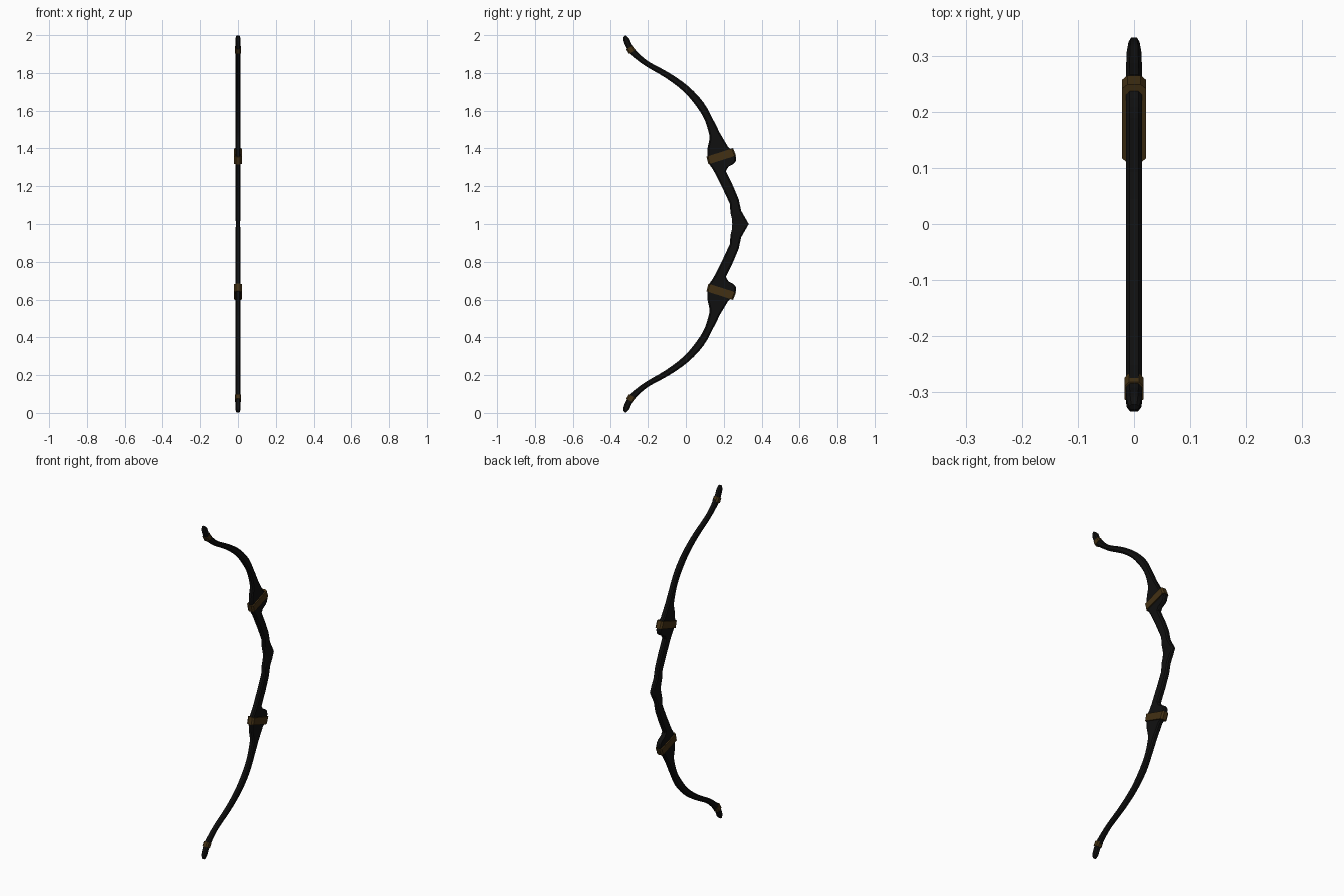
import bpy, bmesh
from mathutils import Vector

if "Cube" in bpy.data.objects:
    bpy.data.objects.remove(bpy.data.objects["Cube"])


def material(name, rgb):
    m = bpy.data.materials.new(name)
    m.diffuse_color = (*rgb, 1)
    m.use_nodes = True
    m.node_tree.nodes["Principled BSDF"].inputs["Base Color"].default_value = m.diffuse_color
    return m


BLACK = material("black lacquer", (0.005, 0.005, 0.005))
BROWN = material("bronze brown", (0.055, 0.030, 0.007))


def smooth_stations(pts, steps):
    """Catmull-Rom through station tuples."""
    out = []
    for i in range(len(pts) - 1):
        p0, p1, p2, p3 = (Vector(pts[max(0, min(len(pts) - 1, k))]) for k in range(i - 1, i + 3))
        for s in range(steps):
            t = s / steps
            out.append(tuple(0.5 * (2 * p1 + (p2 - p0) * t + (2 * p0 - 5 * p1 + 4 * p2 - p3) * t * t
                                    + (3 * p1 - p0 * 1 - 3 * p2 + p3) * t ** 3)))
    return out + [pts[-1]]


def loft(name, stations, mat, cap_end=True):
    """Chamfered sections; station = back y, back z, front y, front z, half width. Mirrored about z = 1."""
    bm = bmesh.new()
    rings = []
    for by, bz, fy, fz, w in stations:
        b, f = Vector((0, by, bz - 1)), Vector((0, fy, fz - 1))
        c = min(0.3, 0.008 / max((f - b).length, 0.01))
        shape = [(0, -.55), (0, .55), (c, 1), (1 - c, 1), (1, .55), (1, -.55), (1 - c, -1), (c, -1)]
        rings.append([bm.verts.new(b.lerp(f, t) + Vector((x * w, 0, 0))) for t, x in shape])
    for r, q in zip(rings, rings[1:]):
        for i in range(8):
            j = (i + 1) % 8
            bm.faces.new((r[i], r[j], q[j], q[i]))
    bm.faces.new(rings[0])
    if cap_end:
        bm.faces.new(rings[-1])
    bmesh.ops.recalc_face_normals(bm, faces=bm.faces)
    if not cap_end:  # the open end lies on the mirror plane; make sure normals face out
        if bm.calc_volume(signed=True) < 0:
            bmesh.ops.reverse_faces(bm, faces=bm.faces)
    me = bpy.data.meshes.new(name)
    bm.to_mesh(me)
    bm.free()
    me.materials.append(mat)
    ob = bpy.data.objects.new(name, me)
    bpy.context.collection.objects.link(ob)
    ob.location.z = 1
    mod = ob.modifiers.new("mirror", 'MIRROR')
    mod.use_axis = (False, False, True)
    mod.merge_threshold = 0.0005
    bpy.context.view_layer.objects.active = ob
    ob.select_set(True)
    bpy.ops.object.shade_smooth_by_angle(angle=0.6)
    ob.select_set(False)
    return ob


# Curved limb, tip to riser
W = 0.014
limb = smooth_stations([
    (-0.331, 1.993, -0.322, 1.999, 0.009),
    (-0.334, 1.975, -0.303, 1.982, 0.013),
    (-0.323, 1.945, -0.290, 1.952, W),
    (-0.302, 1.908, -0.272, 1.930, W),
    (-0.265, 1.875, -0.245, 1.900, W),
    (-0.207, 1.833, -0.191, 1.857, W),
    (-0.105, 1.773, -0.087, 1.800, W),
    (-0.010, 1.700, 0.012, 1.730, W),
    (0.060, 1.617, 0.092, 1.645, W),
    (0.102, 1.545, 0.140, 1.560, W),
    (0.124, 1.470, 0.180, 1.480, W)], 3)
# Angular riser, limb to centre
riser = [
    (0.124, 1.445, 0.198, 1.450, W),
    (0.114, 1.400, 0.225, 1.405, W),
    (0.114, 1.355, 0.250, 1.390, W),
    (0.117, 1.335, 0.266, 1.350, W),
    (0.124, 1.315, 0.264, 1.333, W),
    (0.133, 1.303, 0.251, 1.318, W),
    (0.143, 1.288, 0.224, 1.303, W),
    (0.156, 1.265, 0.211, 1.280, W),
    (0.198, 1.180, 0.250, 1.200, W),
    (0.233, 1.105, 0.279, 1.130, W),
    (0.235, 1.060, 0.292, 1.070, W),
    (0.244, 1.025, 0.315, 1.030, 0.013),
    (0.245, 1.000, 0.332, 1.000, 0.010)]
loft("bow_body", limb + riser, BLACK, cap_end=False)

# Brown bands round the riser and the tips
loft("riser_band", [(0.109, 1.356, 0.249, 1.402, 0.021),
                    (0.119, 1.316, 0.265, 1.362, 0.021)], BROWN)
loft("tip_band", [(-0.319, 1.925, -0.282, 1.945, 0.017),
                  (-0.303, 1.900, -0.267, 1.921, 0.017)], BROWN)
